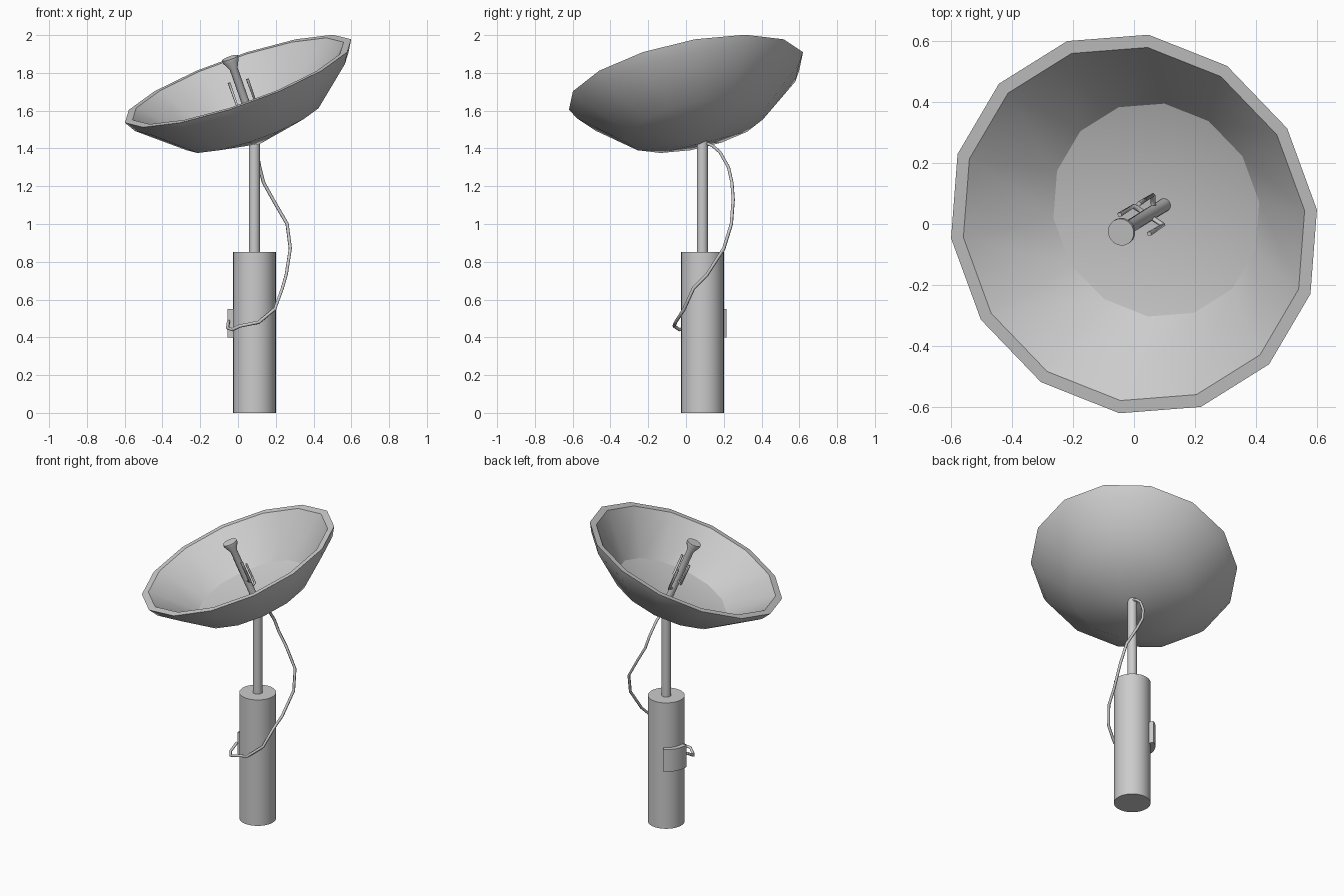
import bpy, bmesh
from math import radians, sin, cos, pi
from mathutils import Matrix, Vector

if "Cube" in bpy.data.objects:
    bpy.data.objects.remove(bpy.data.objects["Cube"])

# Shared frames: the vertical mast axis and the tilted dish axis
MAST = Matrix.Translation((0.087, 0.087, 0))
DISH = (Matrix.Translation((0, 0, 1.757)) @ Matrix.Rotation(radians(32), 4, 'Z')
        @ Matrix.Rotation(radians(-22.5), 4, 'Y'))


def finish(name, bm, matrix, angle=30):
    bmesh.ops.recalc_face_normals(bm, faces=bm.faces[:])
    me = bpy.data.meshes.new(name)
    bm.to_mesh(me)
    bm.free()
    me.shade_smooth()
    me.set_sharp_from_angle(angle=radians(angle))
    ob = bpy.data.objects.new(name, me)
    ob.matrix_world = matrix
    bpy.context.collection.objects.link(ob)
    return ob


def lathe(name, profile, sides, matrix):
    """Turn a (radius, height) profile that starts and ends on the axis."""
    bm = bmesh.new()
    rings = []
    for r, h in profile:
        if r == 0:
            rings.append([bm.verts.new((0, 0, h))] * sides)
        else:
            rings.append([bm.verts.new((r * cos(2 * pi * i / sides),
                                        r * sin(2 * pi * i / sides), h))
                          for i in range(sides)])
    for a, b in zip(rings, rings[1:]):
        for i in range(sides):
            j = (i + 1) % sides
            bm.faces.new(list(dict.fromkeys((a[i], a[j], b[j], b[i]))))
    return finish(name, bm, matrix)


def tube(name, points, radius, matrix=Matrix(), resolution=1):
    cu = bpy.data.curves.new(name, 'CURVE')
    cu.dimensions = '3D'
    cu.bevel_depth = radius
    cu.bevel_resolution = resolution
    cu.use_fill_caps = True
    sp = cu.splines.new('POLY')
    sp.points.add(len(points) - 1)
    for p, co in zip(sp.points, points):
        p.co = (*co, 1)
    ob = bpy.data.objects.new(name, cu)
    ob.matrix_world = matrix
    bpy.context.collection.objects.link(ob)
    return ob


# Wide base post and thin upper mast
lathe("base_post", [(0, 0), (0.113, 0), (0.113, 0.853), (0, 0.853)], 32, MAST)
lathe("upper_mast", [(0, 0.8), (0.029, 0.8), (0.029, 1.44), (0, 1.44)], 20, MAST)

# Fourteen-sided dish with a flat rim and real thickness
lathe("dish", [(0, -0.36), (0.38, -0.255), (0.605, -0.06), (0.64, 0),
               (0.597, 0), (0.36, -0.225), (0, -0.31)], 14, DISH)

# Feed stem with flared horn on the dish axis
lathe("feed_horn", [(0, -0.33), (0.022, -0.33), (0.022, 0.07), (0.045, 0.118),
                    (0.045, 0.132), (0, 0.132)], 16, DISH)

# L-shaped prongs around the stem: angle, reach, foot height, tip height
for k, (a, r, low, high) in enumerate([(117, 0.057, -0.14, 0.0),
                                       (-63, 0.06, -0.14, 0.0),
                                       (60, 0.055, -0.2, -0.06)]):
    d = Vector((cos(radians(a)), sin(radians(a)), 0))
    up = Vector((0, 0, 1))
    tube(f"feed_prong_{k + 1}", [d * 0.01 + up * low, d * r + up * low, d * r + up * high],
         0.009, DISH, 0)

# Curved equipment cover wrapped round the back left of the post
bm = bmesh.new()
arc = [radians(117 + 68 * i / 10) for i in range(11)]
outline = [(0.142 * cos(t), 0.142 * sin(t)) for t in arc]
outline += [(0.105 * cos(t), 0.105 * sin(t)) for t in reversed(arc)]
face = bm.faces.new([bm.verts.new((x, y, 0.4)) for x, y in outline])
ext = bmesh.ops.extrude_face_region(bm, geom=[face], use_keep_orig=True)
for v in ext["geom"]:
    if isinstance(v, bmesh.types.BMVert):
        v.co.z = 0.55
finish("equipment_cover", bm, MAST)

# Loose cable from behind the dish to the equipment cover
tube("cable", [(0.095, 0.1, 1.43), (0.095, 0.14, 1.415), (0.1, 0.18, 1.38),
               (0.115, 0.225, 1.30), (0.135, 0.243, 1.22), (0.185, 0.25, 1.13),
               (0.26, 0.24, 1.0), (0.277, 0.2, 0.87), (0.255, 0.11, 0.73),
               (0.235, 0.04, 0.66), (0.195, -0.01, 0.55), (0.11, -0.055, 0.48),
               (0.01, -0.063, 0.46), (-0.03, -0.035, 0.44), (-0.055, 0.0, 0.45),
               (-0.05, 0.06, 0.485)], 0.009)
